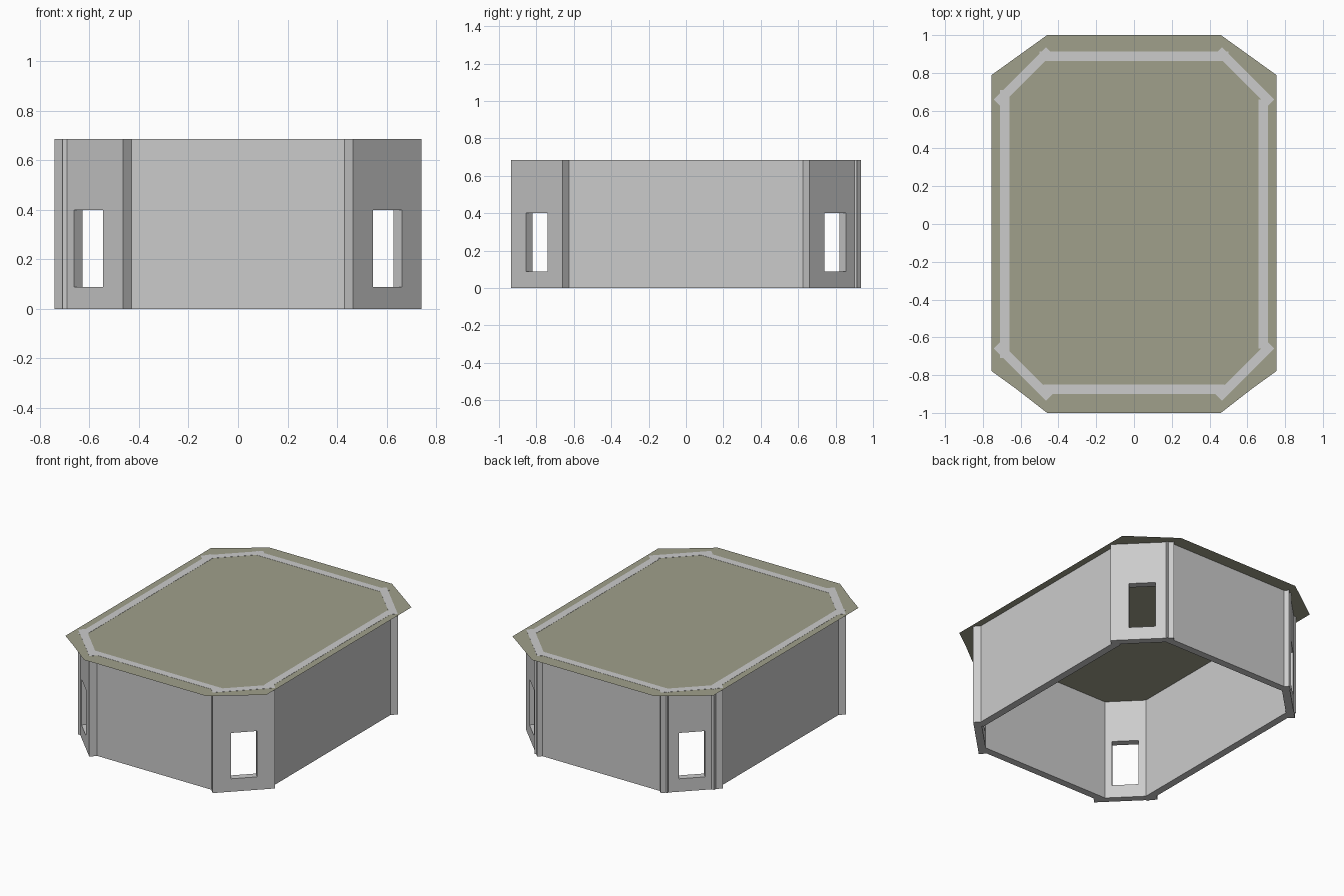
import bpy, bmesh
from math import radians, sqrt

if "Cube" in bpy.data.objects:
    bpy.data.objects.remove(bpy.data.objects["Cube"])

H = 0.685      # wall height
T = 0.049      # wall thickness


def box(name, center, size, rot=0.0):
    bpy.ops.mesh.primitive_cube_add(size=1, location=center, rotation=(0, 0, rot))
    ob = bpy.context.object
    ob.name = name
    ob.scale = size
    return ob


def wall(name, x0, x1, y0, y1):
    return box(name, ((x0 + x1) / 2, (y0 + y1) / 2, H / 2), (x1 - x0, y1 - y0, H))


# Straight walls; the left and back ones run slightly through the corner panels
wall("front_wall", -0.48, 0.48, -0.90, -0.90 + T)
wall("back_wall", -0.50, 0.50, 0.913 - T, 0.913)
wall("right_wall", 0.709 - T, 0.709, -0.66, 0.66)
wall("left_wall", -0.709, -0.709 + T, -0.71, 0.71)

# Diagonal corner panels, each with a window opening
length = 0.277 * sqrt(2)
inset = T / 2 / sqrt(2)
for sx, side in ((-1, "left"), (1, "right")):
    for sy, end in ((-1, "front"), (1, "back")):
        x, y = sx * (0.6035 - inset), sy * (0.7975 - inset)
        rot = radians(-45 * sx * sy)
        panel = box(f"{end}_{side}_corner_panel", (x, y, H / 2), (length, T, H), rot)
        cutter = box(f"{end}_{side}_window_cutter", (x, y, 0.244), (0.165, 0.2, 0.312), rot)
        cutter.hide_render = True
        cutter.display_type = 'WIRE'
        mod = panel.modifiers.new("window", 'BOOLEAN')
        mod.operation = 'DIFFERENCE'
        mod.solver = 'EXACT'
        mod.object = cutter

# Thin flat roof sheet, a hair below the wall tops
half = [(0.46, -1.0), (0.63, -0.868), (0.755, -0.778), (0.755, 0.788), (0.46, 1.0)]
outline = half + [(-x, y) for x, y in reversed(half)]
bm = bmesh.new()
bm.faces.new([bm.verts.new((x, y, H - 0.001)) for x, y in outline])
mesh = bpy.data.meshes.new("roof")
bm.to_mesh(mesh)
bm.free()
roof = bpy.data.objects.new("roof", mesh)
bpy.context.collection.objects.link(roof)
mat = bpy.data.materials.new("roof_olive")
mat.diffuse_color = (0.35, 0.35, 0.26, 1)
mat.use_nodes = True
mat.node_tree.nodes["Principled BSDF"].inputs["Base Color"].default_value = mat.diffuse_color
mesh.materials.append(mat)
